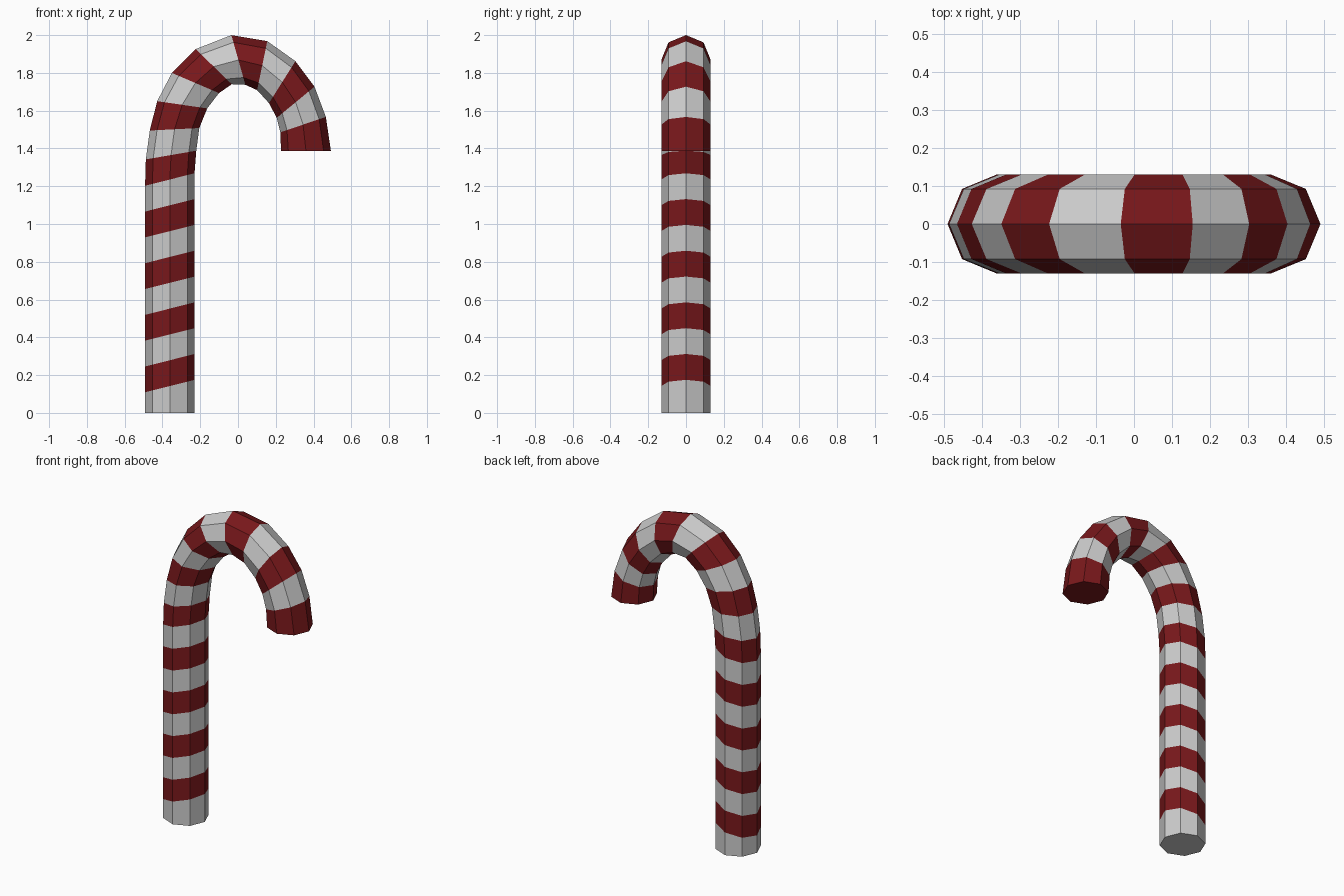
import bpy, bmesh, math
from mathutils import Vector

if "Cube" in bpy.data.objects:
    bpy.data.objects.remove(bpy.data.objects["Cube"])

SIDES, R = 8, 0.131


def material(name, color):
    m = bpy.data.materials.new(name)
    m.diffuse_color = color
    m.use_nodes = True
    m.node_tree.nodes["Principled BSDF"].inputs["Base Color"].default_value = m.diffuse_color
    return m


# Each ring is a tilted octagon given by its outer and inner point (x, z)
rings = [((-0.492, 0.0), (-0.23, 0.0))]
# straight shaft: stripe edges slant across the tube
for k in range(9):
    z = 0.142 + 0.1367 * k
    rings.append(((-0.492, z - 0.033), (-0.23, z + 0.033)))
# hook
rings += [
    ((-0.488, 1.342), (-0.221, 1.388)),
    ((-0.467, 1.495), (-0.205, 1.508)),
    ((-0.428, 1.650), (-0.163, 1.612)),
    ((-0.350, 1.800), (-0.101, 1.693)),
    ((-0.224, 1.926), (-0.033, 1.740)),
    ((-0.035, 2.000), (0.039, 1.737)),
    ((0.155, 1.968), (0.101, 1.709)),
    ((0.304, 1.862), (0.164, 1.640)),
    ((0.405, 1.727), (0.205, 1.562)),
    ((0.465, 1.567), (0.224, 1.485)),
    ((0.492, 1.386), (0.228, 1.386)),
]

# Candy cane tube with alternating stripes
bm = bmesh.new()
loops = []
for (ox, oz), (ix, iz) in rings:
    outer, inner = Vector((ox, 0, oz)), Vector((ix, 0, iz))
    mid, half = (outer + inner) / 2, (outer - inner) / 2
    loop = []
    for i in range(SIDES):
        a = math.tau * i / SIDES
        loop.append(bm.verts.new(mid + half * math.cos(a) + Vector((0, R * math.sin(a), 0))))
    loops.append(loop)

for k, (a, b) in enumerate(zip(loops, loops[1:])):
    for i in range(SIDES):
        j = (i + 1) % SIDES
        f = bm.faces.new((a[i], a[j], b[j], b[i]))
        f.material_index = k % 2

# end caps
bm.faces.new(loops[0])
bm.faces.new(loops[-1]).material_index = 1
bmesh.ops.recalc_face_normals(bm, faces=bm.faces)

mesh = bpy.data.meshes.new("candy_cane")
bm.to_mesh(mesh)
bm.free()
mesh.materials.append(material("white_sugar", (0.8, 0.79, 0.78, 1)))
mesh.materials.append(material("red_stripe", (0.19, 0.009, 0.011, 1)))
cane = bpy.data.objects.new("candy_cane", mesh)
bpy.context.collection.objects.link(cane)
